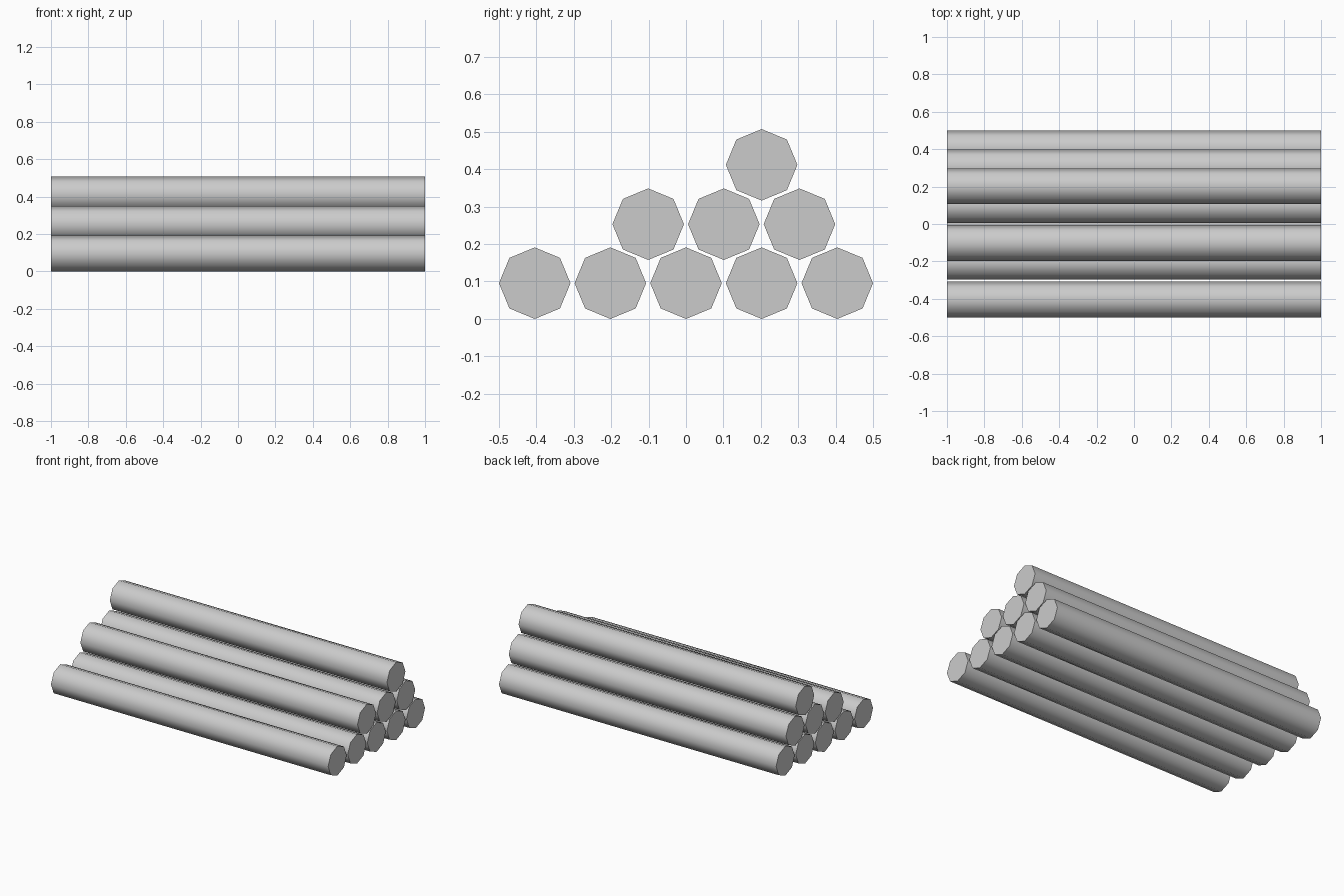
import bpy
from math import pi, radians

if "Cube" in bpy.data.objects:
    bpy.data.objects.remove(bpy.data.objects["Cube"])

RADIUS, LENGTH, PITCH = 0.0955, 2.0, 0.202

# Each row: height of centres, y of first log, number of logs
ROWS = {
    "bottom": (0.0955, -2 * PITCH, 5),
    "middle": (0.2530, -0.5 * PITCH, 3),
    "top": (0.4115, PITCH, 1),
}


def add_log(name, y, z):
    # Octagonal log lying along x, one corner pointing up
    bpy.ops.mesh.primitive_cylinder_add(
        vertices=8, radius=RADIUS, depth=LENGTH,
        location=(0, y, z), rotation=(0, pi / 2, 0))
    log = bpy.context.object
    log.name = name
    # Rounded bark, crisp flat ends
    bpy.ops.object.shade_smooth_by_angle(angle=radians(60))


# Stacked pile
for row, (z, y0, count) in ROWS.items():
    for i in range(count):
        add_log(f"{row}_log_{i + 1}", y0 + i * PITCH, z)
